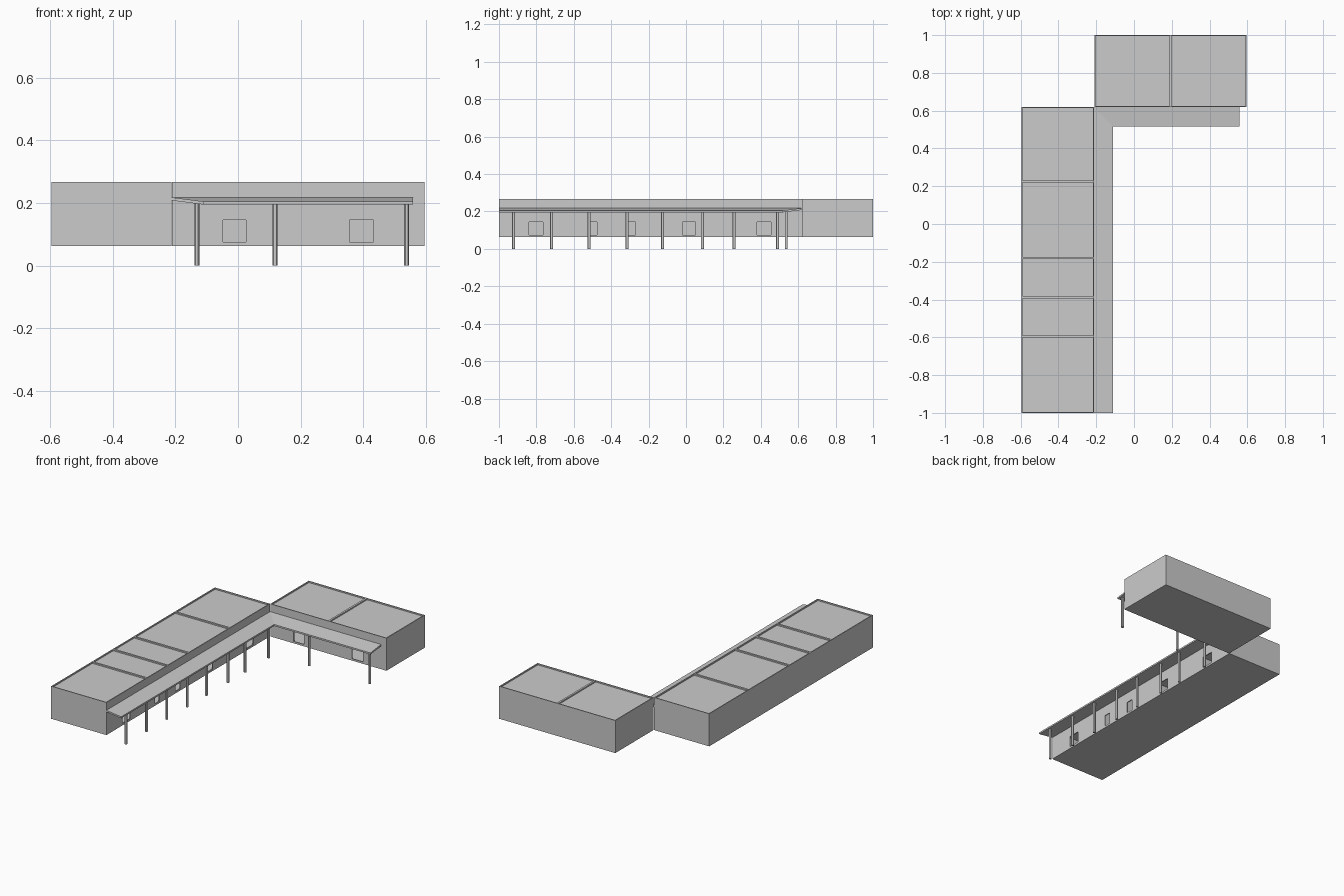
import bpy, bmesh

if "Cube" in bpy.data.objects:
    bpy.data.objects.remove(bpy.data.objects["Cube"])

WALL_Z0, WALL_Z1 = 0.063, 0.267
T = 0.006           # wall half thickness
WIN_Z = (0.075, 0.145)


def box(name, lo, hi):
    """Axis-aligned box between two corners."""
    bpy.ops.mesh.primitive_cube_add(size=1, location=[(a + b) / 2 for a, b in zip(lo, hi)])
    ob = bpy.context.object
    ob.name = name
    ob.scale = [b - a for a, b in zip(lo, hi)]
    bpy.ops.object.transform_apply(location=False, rotation=False, scale=True)
    return ob


def cut(target, cutters):
    """Subtract boxes one by one and remove them."""
    for c in cutters:
        c.hide_render = True
        mod = target.modifiers.new("cut", 'BOOLEAN')
        mod.operation, mod.solver, mod.object = 'DIFFERENCE', 'EXACT', c
        bpy.context.view_layer.objects.active = target
        bpy.ops.object.modifier_apply(modifier=mod.name)
        bpy.data.objects.remove(c)


def room_cutters(x0, x1, y0, y1):
    """Hollow interior plus the shallow roof tray behind the parapet."""
    return [box("interior_cutter", (x0, y0, WALL_Z0 + 0.005), (x1, y1, WALL_Z1 - 0.013)),
            box("roof_cutter", (x0, y0, WALL_Z1 - 0.008), (x1, y1, WALL_Z1 + 0.02))]


# Long wing: five rooms in a row, windows facing +x
LX0, LX1, SPLIT = -0.595, -0.212, 0.62
long_wing = box("long_wing", (LX0, -1, WALL_Z0), (LX1, SPLIT, WALL_Z1))
edges = [-1, -0.595, -0.388, -0.18, 0.225, SPLIT]
cutters = []
for a, b in zip(edges, edges[1:]):
    cutters += room_cutters(LX0 + T, LX1 - T, a + T, b - T)
for a, b in [(-0.84, -0.765), (-0.52, -0.475), (-0.315, -0.27), (-0.02, 0.052), (0.38, 0.455)]:
    cutters.append(box("window_cutter", (LX1 - 0.03, a, WIN_Z[0]), (LX1 + 0.03, b, WIN_Z[1])))
cut(long_wing, cutters)

# Short wing: two rooms, windows facing -y
SX0, SX1 = -0.21, 0.595
short_wing = box("short_wing", (SX0, SPLIT, WALL_Z0), (SX1, 1, WALL_Z1))
cutters = []
for a, b in [(SX0, 0.193), (0.193, SX1)]:
    cutters += room_cutters(a + T, b - T, SPLIT + T, 1 - T)
for a, b in [(-0.048, 0.025), (0.356, 0.432)]:
    cutters.append(box("window_cutter", (a, SPLIT - 0.03, WIN_Z[0]), (b, SPLIT + 0.03, WIN_Z[1])))
cut(short_wing, cutters)

# L-shaped sloping walkway canopy with mitred corner
HIGH, LOW, THICK = 0.218, 0.205, 0.01
wall_line = [(LX1, -1), (LX1, SPLIT), (0.558, SPLIT)]
eave_line = [(-0.11, -1), (-0.11, 0.515), (0.558, 0.515)]
bm = bmesh.new()
rings = []
for (wx, wy), (ex, ey) in zip(wall_line, eave_line):
    rings.append([bm.verts.new(p) for p in (
        (wx, wy, HIGH), (ex, ey, LOW), (ex, ey, LOW - THICK), (wx, wy, HIGH - THICK))])
for r, s in zip(rings, rings[1:]):
    for i in range(4):
        j = (i + 1) % 4
        bm.faces.new((r[i], r[j], s[j], s[i]))
bm.faces.new(rings[0])
bm.faces.new(rings[-1])
bmesh.ops.recalc_face_normals(bm, faces=bm.faces)
mesh = bpy.data.meshes.new("walkway_canopy")
bm.to_mesh(mesh)
bm.free()
bpy.context.collection.objects.link(bpy.data.objects.new("walkway_canopy", mesh))

# Round posts holding the canopy
posts = [(-0.131, y) for y in (-0.922, -0.718, -0.518, -0.315, -0.125, 0.088, 0.257, 0.49)]
posts += [(x, 0.536) for x in (0.118, 0.538)]
for x, y in posts:
    bpy.ops.mesh.primitive_cylinder_add(vertices=12, radius=0.008, depth=0.199, location=(x, y, 0.0995))
    bpy.context.object.name = "canopy_post"
    bpy.ops.object.shade_smooth_by_angle()
